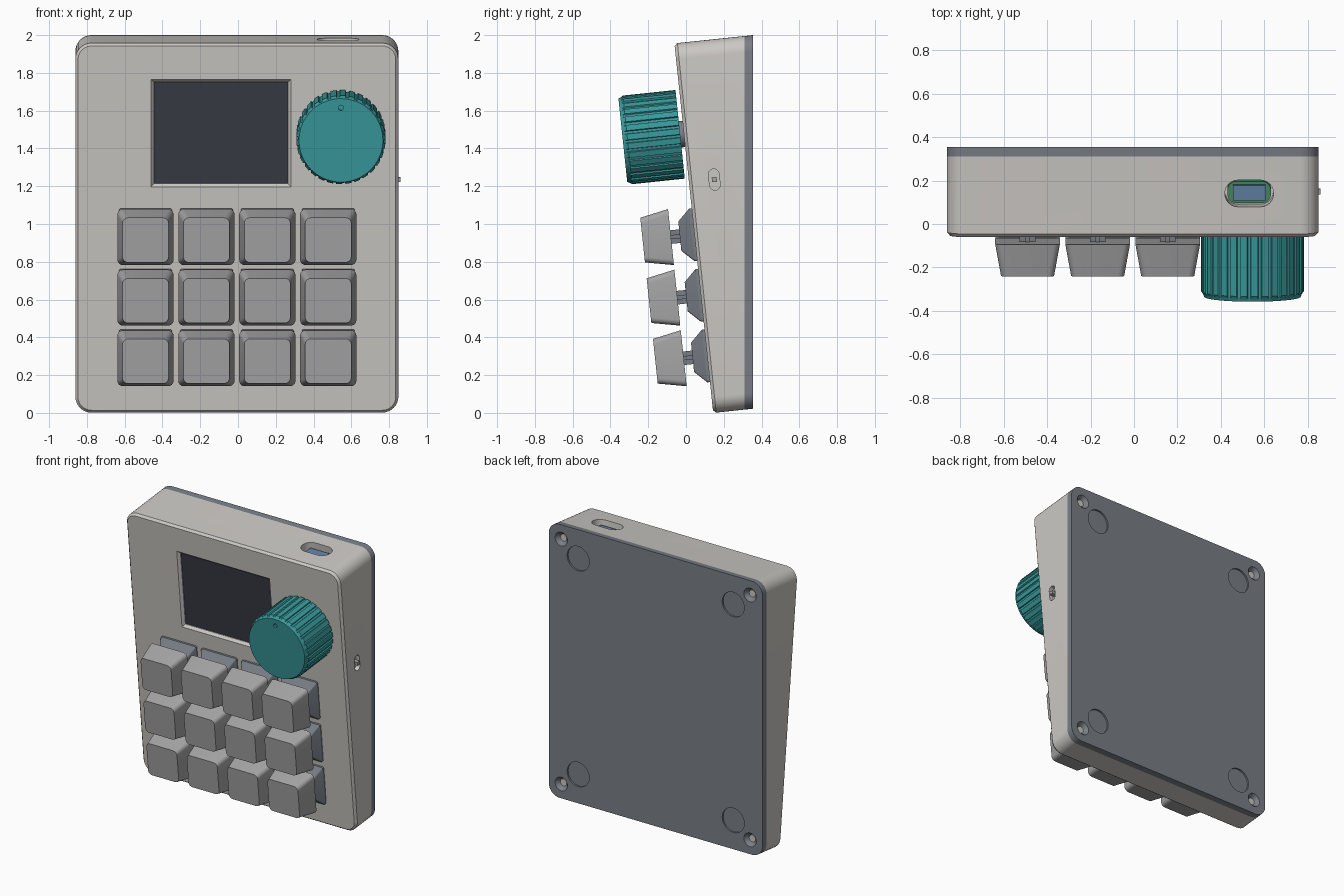
import bpy, bmesh
from math import sin, cos, pi, radians
from mathutils import Matrix

if "Cube" in bpy.data.objects:
    bpy.data.objects.remove(bpy.data.objects["Cube"])

TILT = radians(6)
S, C = sin(TILT), cos(TILT)
OY = 0.144            # y of the sloping face at its bottom edge
CX = -0.006           # centre line of the case
HX, TOP = 0.855, 1.967
SEAM, BACK = 0.31, 0.355
T = Matrix.Translation
# face frame: x right, y up the slope, z out of the face
FACE = T((0, OY, 0)) @ Matrix.Rotation(pi / 2 + TILT, 4, 'X')


def material(name, rgb):
    m = bpy.data.materials.new(name)
    m.diffuse_color = (*rgb, 1)
    m.use_nodes = True
    m.node_tree.nodes["Principled BSDF"].inputs["Base Color"].default_value = m.diffuse_color
    return m


SHELL = material("shell_grey", (0.60, 0.58, 0.55))
SLATE = material("slate_grey", (0.19, 0.21, 0.24))
KEY = material("key_grey", (0.38, 0.38, 0.38))
TEAL = material("teal", (0.04, 0.32, 0.33))
DARK = material("screen_dark", (0.04, 0.045, 0.06))
BLUE = material("port_blue", (0.12, 0.22, 0.36))
GREEN = material("board_green", (0.06, 0.25, 0.13))


def rrect(hx, hy, r=0.0, cx=0, cy=0, n=6):
    """Rounded rectangle outline."""
    if r == 0:
        return [(cx + hx, cy + hy), (cx - hx, cy + hy), (cx - hx, cy - hy), (cx + hx, cy - hy)]
    pts = []
    for i, (sx, sy) in enumerate(((1, 1), (-1, 1), (-1, -1), (1, -1))):
        for k in range(n + 1):
            a = (i + k / n) * pi / 2
            pts.append((cx + sx * (hx - r) + r * cos(a), cy + sy * (hy - r) + r * sin(a)))
    return pts


def circle(r, n=32):
    return [(r * cos(2 * pi * i / n), r * sin(2 * pi * i / n)) for i in range(n)]


def loft(name, rings, matrix, mat=None):
    """Skin a list of (outline, height); height may depend on outline y."""
    bm = bmesh.new()
    loops = [[bm.verts.new(matrix @ T((x, y, h(y) if callable(h) else h)).translation)
              for x, y in pts] for pts, h in rings]
    n = len(loops[0])
    for a, b in zip(loops, loops[1:]):
        for i in range(n):
            j = (i + 1) % n
            bm.faces.new((a[i], a[j], b[j], b[i]))
    bm.faces.new(loops[0][::-1])
    bm.faces.new(loops[-1])
    bmesh.ops.recalc_face_normals(bm, faces=bm.faces)
    me = bpy.data.meshes.new(name)
    bm.to_mesh(me)
    bm.free()
    ob = bpy.data.objects.new(name, me)
    bpy.context.collection.objects.link(ob)
    if mat:
        me.materials.append(mat)
    return ob


def cut(target, rings, matrix):
    """Subtract a lofted shape and discard the cutter."""
    tool = loft("cutter", rings, matrix)
    tool.hide_render = True
    mod = target.modifiers.new("cut", 'BOOLEAN')
    mod.operation, mod.solver, mod.object = 'DIFFERENCE', 'EXACT', tool
    bpy.context.view_layer.objects.active = target
    bpy.ops.object.modifier_apply(modifier=mod.name)
    bpy.data.objects.remove(tool)


def to_y(y):
    """Height in the face frame that lands on a vertical plane."""
    return lambda v: (OY - v * S - y) / C


# wedge case and back plate
outline = rrect(HX, TOP / 2, 0.085, CX, TOP / 2, 8)
inset = rrect(HX - 0.014, TOP / 2 - 0.014, 0.071, CX, TOP / 2, 8)
case = loft("case", [(outline, to_y(SEAM)), (outline, -0.016), (inset, 0)], FACE, SHELL)
plate = loft("back_plate", [(outline, to_y(BACK)), (outline, to_y(SEAM))], FACE, SLATE)

# screen in a bevelled opening
scr = FACE @ T((-0.09, 1.489, 0))
cut(case, [(rrect(0.355, 0.27), -0.035), (rrect(0.355, 0.27), -0.018),
           (rrect(0.373, 0.288), 0.002)], scr)
loft("screen", [(rrect(0.354, 0.269), -0.036), (rrect(0.354, 0.269), -0.022)], scr, DARK)

# cable port in the top edge
port = FACE @ T((0.53, TOP, -0.203)) @ Matrix.Rotation(-pi / 2, 4, 'X')
slot = rrect(0.112, 0.062, 0.061)
cut(case, [(slot, -0.12), (slot, 0.02)], port)
loft("port_socket", [(rrect(0.075, 0.035), -0.125), (rrect(0.075, 0.035), -0.03)], port, BLUE)
loft("circuit_board", [(rrect(0.1, 0.05, 0.04), -0.125), (rrect(0.1, 0.05, 0.04), -0.06)], port, GREEN)

# slide switch in the right side
side = FACE @ T((CX + HX, 1.228, -0.135)) @ Matrix.Rotation(pi / 2, 4, 'Y')
slot = rrect(0.028, 0.056, 0.0275)
cut(case, [(slot, -0.03), (slot, 0.02)], side)
loft("slide_switch", [(rrect(0.013, 0.013), -0.035), (rrect(0.013, 0.013), 0.01)], side, KEY)

# countersunk screws and foot recesses in the back
for sx in (-1, 1):
    for up in (-1, 1):
        m = T((CX + sx * (HX - 0.1), BACK, 1.011 + up * 0.885)) @ Matrix.Rotation(-pi / 2, 4, 'X')
        cut(plate, [(circle(0.026), -0.04), (circle(0.026), -0.03), (circle(0.052), 0.003)], m)
        loft("screw_head", [(circle(0.025), -0.042), (circle(0.025), -0.026)], m, SHELL)
        m = T((CX + sx * (HX - 0.235), BACK, 1.011 + up * 0.78)) @ Matrix.Rotation(-pi / 2, 4, 'X')
        cut(plate, [(circle(0.088, 48), -0.012), (circle(0.088, 48), 0.01)], m)

# keys: switch housing, cross stem, tapered cap
for row in range(3):
    for col in range(4):
        m = FACE @ T((CX + (col - 1.5) * 0.3225, 0.304 + row * 0.3225, 0))
        loft("switch_housing", [(rrect(0.14, 0.14, 0.01), -0.01), (rrect(0.14, 0.14, 0.01), 0.014),
                                (rrect(0.105, 0.078, 0.01), 0.078)], m, SLATE)
        for hx, hy in ((0.036, 0.011), (0.011, 0.036)):
            loft("switch_stem", [(rrect(hx, hy), 0.07), (rrect(hx, hy), 0.13)], m, SLATE)
        loft("keycap", [(rrect(0.149, 0.149, 0.03), 0.125),
                        (rrect(0.122, 0.119, 0.03), 0.276)], m, KEY)

# ribbed knob with an indicator dimple, on a shaft
RIBS = 30
knob_m = FACE @ T((0.545, 1.485, 0))
angles, radii = [], []
for i in range(RIBS):
    for f, r in ((0.0, 0.236), (0.62, 0.236), (0.68, 0.228), (0.94, 0.228)):
        angles.append((i + f) * 2 * pi / RIBS)
        radii.append(r)


def knob_ring(limit):
    return [(min(r, limit) * cos(a), min(r, limit) * sin(a)) for a, r in zip(angles, radii)]


knob = loft("knob", [(knob_ring(1), 0.02), (knob_ring(1), 0.3), (knob_ring(0.228), 0.31),
                     (knob_ring(0.222), 0.325)], knob_m, TEAL)
cut(knob, [(circle(0.014, 20), 0.31), (circle(0.014, 20), 0.34)], knob_m @ T((0, 0.173, 0)))
loft("knob_shaft", [(circle(0.07), -0.01), (circle(0.07), 0.05)], knob_m, SLATE)

# smooth curved sides, keep edges sharp
bpy.ops.object.select_all(action='SELECT')
bpy.context.view_layer.objects.active = case
bpy.ops.object.shade_smooth_by_angle(angle=radians(25))
